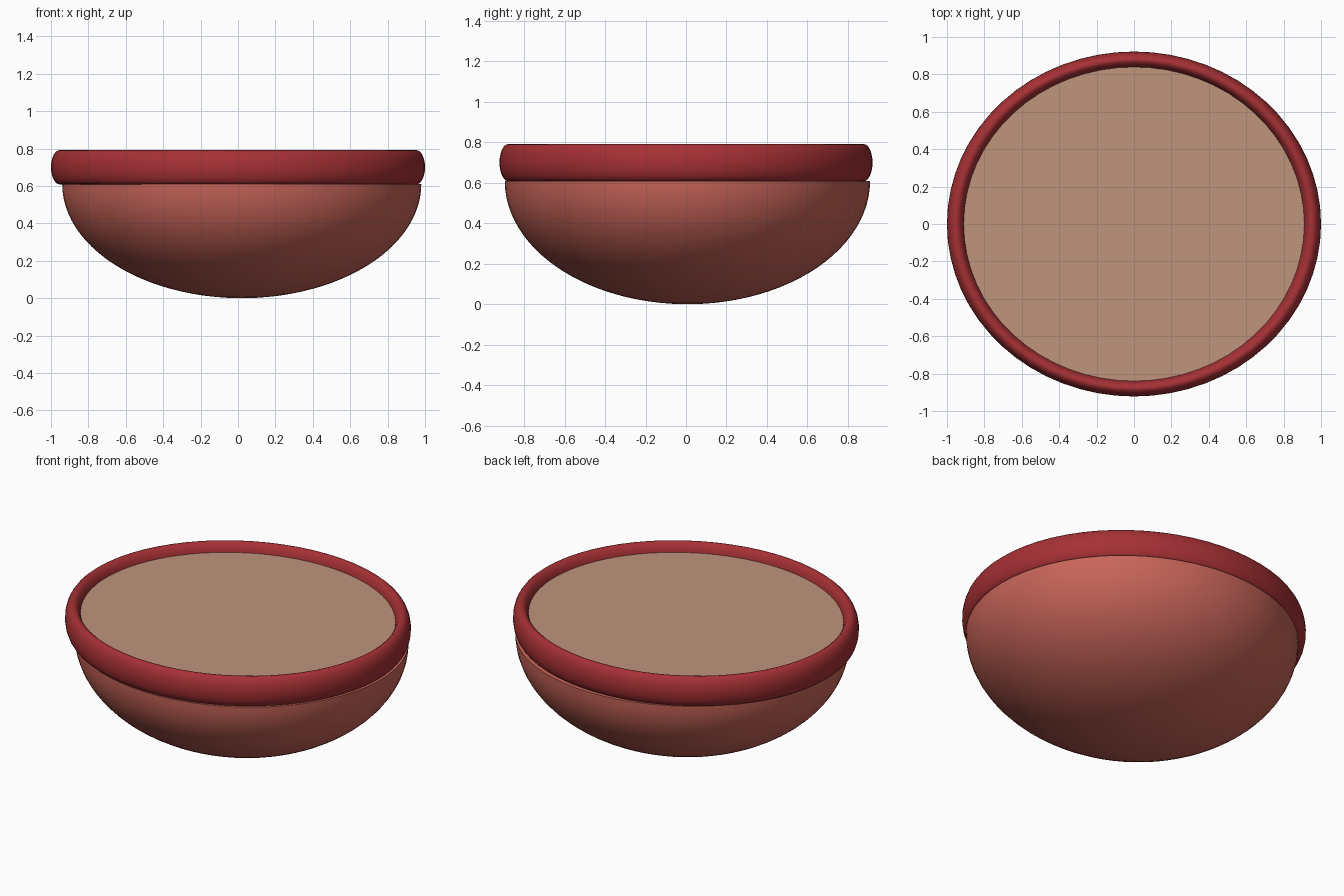
import bpy, bmesh, math

if "Cube" in bpy.data.objects:
    bpy.data.objects.remove(bpy.data.objects["Cube"])

SEG = 64


def colour(obj, name, rgb):
    mat = bpy.data.materials.new(name)
    mat.diffuse_color = (*rgb, 1)
    mat.use_nodes = True
    mat.node_tree.nodes["Principled BSDF"].inputs["Base Color"].default_value = mat.diffuse_color
    obj.data.materials.append(mat)


def lathe(name, rings, scale_x, scale_y, offset=(0, 0), close=False, caps=False):
    """Sweep (radius, z) points around z into an oval part."""
    bm = bmesh.new()
    loops = []
    for r, z in rings:
        loop = []
        for i in range(SEG):
            a = 2 * math.pi * i / SEG
            loop.append(bm.verts.new((offset[0] + scale_x * r * math.cos(a),
                                      offset[1] + scale_y * r * math.sin(a), z)))
        loops.append(loop)
    pairs = list(zip(loops, loops[1:]))
    if close:
        pairs.append((loops[-1], loops[0]))
    for a, b in pairs:
        for i in range(SEG):
            j = (i + 1) % SEG
            bm.faces.new((a[i], a[j], b[j], b[i]))
    if caps:
        bm.faces.new(loops[0])
        bm.faces.new(loops[-1])
    bmesh.ops.recalc_face_normals(bm, faces=bm.faces)
    mesh = bpy.data.meshes.new(name)
    bm.to_mesh(mesh)
    bm.free()
    obj = bpy.data.objects.new(name, mesh)
    bpy.context.collection.objects.link(obj)
    bpy.ops.object.select_all(action='DESELECT')
    obj.select_set(True)
    bpy.context.view_layer.objects.active = obj
    bpy.ops.object.shade_smooth_by_angle(angle=math.radians(40))
    return obj


# Bowl: lower half of a squashed sphere, sitting slightly off centre
H = 0.61
profile = []
for k in range(25):
    t = math.radians(1 + 89 * k / 24)
    profile.append((math.sin(t), H * (1 - math.cos(t))))
bowl = lathe("bowl", profile, 0.96, 0.903, (0.02, 0.007), caps=True)
colour(bowl, "bowl_clay", (0.58, 0.13, 0.10))

# Rim: tall oval tube around the mouth
tube = []
for k in range(24):
    t = 2 * math.pi * k / 24
    tube.append((0.953 + 0.047 * math.cos(t), 0.70 + 0.092 * math.sin(t)))
rim = lathe("rim", tube, 1.0, 0.922, close=True)
colour(rim, "rim_red", (0.38, 0.03, 0.035))

# Contents: flat oval surface just below the rim top
filling = lathe("filling", [(0.94, 0.70), (0.94, 0.738)], 1.0, 0.922, caps=True)
colour(filling, "filling_tan", (0.52, 0.30, 0.20))
